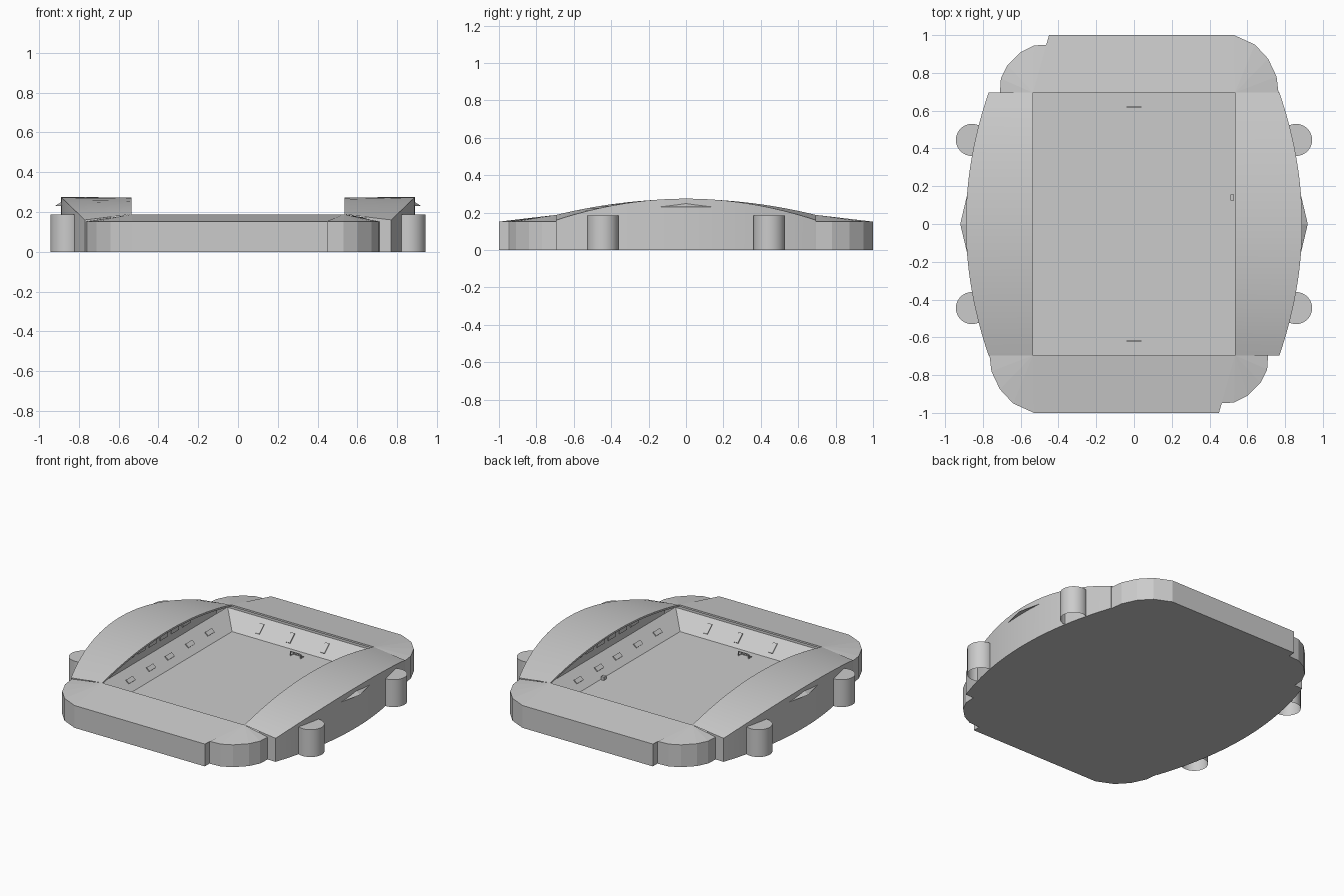
import bpy, bmesh, math
from mathutils import Matrix, Vector

if "Cube" in bpy.data.objects:
    bpy.data.objects.remove(bpy.data.objects["Cube"])

grey = bpy.data.materials.new("plain_grey")
grey.use_nodes = True
grey.diffuse_color = (0.6, 0.6, 0.6, 1)
grey.node_tree.nodes["Principled BSDF"].inputs["Base Color"].default_value = (0.6, 0.6, 0.6, 1)

IN_X, IN_Y, OUT_Y = 0.535, 0.695, 1.0   # opening half sizes and overall half length
RIDGE, EAVE = 0.188, 0.152              # inner and outer height of the end roofs
RAKE_W, RAKE_H = 0.11, 0.1              # width and height of the seating slope
HALF_TURN = Matrix.Rotation(math.pi, 4, 'Z')


def finish(bm, name, up=True, smooth=False, turn=False):
    """Make the mesh face consistently outward and link it as one object."""
    bmesh.ops.remove_doubles(bm, verts=bm.verts, dist=0.0001)
    bmesh.ops.recalc_face_normals(bm, faces=bm.faces)
    if up is not None:
        if (sum(f.normal.z * f.calc_area() for f in bm.faces) > 0) != up:
            bmesh.ops.reverse_faces(bm, faces=bm.faces)
    if turn:
        bmesh.ops.transform(bm, matrix=HALF_TURN, verts=bm.verts)
    me = bpy.data.meshes.new(name)
    bm.to_mesh(me)
    bm.free()
    me.materials.append(grey)
    ob = bpy.data.objects.new(name, me)
    bpy.context.collection.objects.link(ob)
    if smooth:
        bpy.ops.object.select_all(action='DESELECT')
        ob.select_set(True)
        bpy.context.view_layer.objects.active = ob
        bpy.ops.object.shade_smooth_by_angle(angle=math.radians(25))
    return ob


def face(bm, pts):
    return bm.faces.new([bm.verts.new(p) for p in pts])


def strip(bm, rows):
    """Skin neighbouring point rows with quads."""
    for a, b in zip(rows, rows[1:]):
        for i in range(len(a) - 1):
            face(bm, (a[i], a[i + 1], b[i + 1], b[i]))


def box(bm, centre, size, tilt=None):
    mat = Matrix.Translation(centre) @ (tilt or Matrix()) @ Matrix.Diagonal((*size, 1))
    bmesh.ops.create_cube(bm, size=1, matrix=mat)


# Heights and plan of the bulging side stands
def bulge(y):
    return 1 - (y / IN_Y) ** 2


def inner_z(y):
    return RIDGE + 0.085 * bulge(y)


def outer_x(y):
    return 0.77 + 0.12 * bulge(y)


def outer_z(y):
    return 0.16 + 0.115 * bulge(y)


def roof_z(x, y):
    t = (x - IN_X) / (outer_x(y) - IN_X)
    return inner_z(y) * (1 - t) + outer_z(y) * t


STEPS = [IN_Y * (i / 12 - 1) for i in range(25)]

# Plan of the front stand, with a step beside the rounded right corner
END = [(-0.765, -IN_Y), (-0.755, -0.78), (-0.71, -0.875), (-0.64, -0.95), (-0.53, -OUT_Y),
       (0.45, -OUT_Y), (0.45, -0.95), (0.53, -0.945), (0.6, -0.91), (0.67, -0.84),
       (0.705, -0.77), (0.71, -IN_Y)]


def side_stand(name, turn):
    bm = bmesh.new()
    strip(bm, [[(IN_X, y, inner_z(y) - 0.012) for y in STEPS],
               [(IN_X, y, inner_z(y)) for y in STEPS],
               [(outer_x(y), y, outer_z(y)) for y in STEPS],
               [(outer_x(y), y, 0) for y in STEPS]])
    for y in (-IN_Y, IN_Y):
        x = IN_X + RAKE_W
        face(bm, ((x, y, 0), (x, y, roof_z(x, y)), (outer_x(y), y, outer_z(y)), (outer_x(y), y, 0)))
    finish(bm, name, smooth=True, turn=turn)


def end_stand(name, turn):
    bm = bmesh.new()
    left, right = (-IN_X, -IN_Y, RIDGE), (IN_X, -IN_Y, RIDGE)
    for i, (a, b) in enumerate(zip(END, END[1:])):
        at, bt = (*a, EAVE), (*b, EAVE)
        face(bm, ((*a, 0), (*b, 0), bt, at))
        if i < 4:
            face(bm, (at, bt, left))
        elif i == 4:
            face(bm, (at, bt, right, left))
        else:
            face(bm, (at, bt, right))
    # fascia under the inner edge
    face(bm, (left, right, (IN_X, -IN_Y, RIDGE - 0.012), (-IN_X, -IN_Y, RIDGE - 0.012)))
    finish(bm, name, turn=turn)


def side_canopy(name, turn):
    bm = bmesh.new()
    a, b = (0.875, -0.19, 0.23), (0.875, 0.19, 0.23)
    tip, top = (0.92, 0, 0.23), (0.888, 0, 0.25)
    for pts in ((a, tip, top), (tip, b, top), (a, b, tip), (a, top, b)):
        face(bm, pts)
    finish(bm, name, up=None, turn=turn)


def stair_tower(name, x, y):
    bm = bmesh.new()
    bmesh.ops.create_cone(bm, cap_ends=True, segments=32, radius1=0.085, radius2=0.085,
                          depth=0.186, matrix=Matrix.Translation((x, y, 0.093)))
    bm.normal_update()
    # the tower is open underneath
    bmesh.ops.delete(bm, geom=[f for f in bm.faces if f.normal.z < -0.9], context='FACES_ONLY')
    finish(bm, name, smooth=True)


for turn, side, end in ((False, "left", "front"), (True, "right", "back")):
    side_stand(side + "_stand", turn)
    end_stand(end + "_stand", turn)
    side_canopy(side + "_canopy", turn)
    for y, row in ((-0.445, "front"), (0.445, "back")):
        stair_tower(f"{row}_{side}_tower", -0.858 if turn else 0.858, y)

# Ground slab under the whole building
bm = bmesh.new()
half = [Vector((x, y, 0)) for x, y in END] + [Vector((outer_x(y), y, 0)) for y in STEPS]
face(bm, half + [HALF_TURN @ p for p in half])
finish(bm, "base_plate", up=False)

# Playing field
bm = bmesh.new()
px, py = IN_X, IN_Y + 0.005
face(bm, ((-px, -py, 0.004), (px, -py, 0.004), (px, py, 0.004), (-px, py, 0.004)))
finish(bm, "field")

# Seating slopes running up below the roofs, with mitred corners
bm = bmesh.new()
corners = [(-1, -1), (1, -1), (1, 1), (-1, 1), (-1, -1)]
strip(bm, [[(sx * px, sy * py, 0.004) for sx, sy in corners],
           [(sx * (px + RAKE_W), sy * (py + RAKE_W), RAKE_H) for sx, sy in corners]])
finish(bm, "seating")

# Walls behind the seats, reaching the roofs
for s, side in ((1, "left"), (-1, "right")):
    bm = bmesh.new()
    x = IN_X + RAKE_W
    strip(bm, [[(s * x, y, RAKE_H) for y in STEPS],
               [(s * x, y, roof_z(x, y) - 0.002) for y in STEPS]])
    for i in range(-3, 4):
        box(bm, (s * (x - 0.003), i * 0.12, 0.17), (0.006, 0.08, 0.04))
    finish(bm, side + "_back_wall", up=None)
    bm = bmesh.new()
    y = IN_Y + RAKE_W
    face(bm, [(sx * x, s * y, z) for sx, z in ((-1, RAKE_H), (1, RAKE_H), (1, 0.16), (-1, 0.16))])
    finish(bm, ("back" if s > 0 else "front") + "_back_wall", up=None)

# Entrance hatches lying on the seating slopes
bm = bmesh.new()
slope = math.atan2(RAKE_H, RAKE_W)
mid = RAKE_W * 0.45
for s in (1, -1):
    for y in (-0.53, -0.32, -0.1, 0.1, 0.32, 0.53):
        box(bm, (s * (px + mid), y, RAKE_H * 0.45 + 0.006), (0.03, 0.07, 0.008),
            Matrix.Rotation(-s * slope, 4, 'Y'))
    for x in (-0.36, -0.13, 0.13, 0.36):
        box(bm, (x, s * (py + mid), RAKE_H * 0.45 + 0.006), (0.03, 0.07, 0.008),
            Matrix.Rotation(s * slope, 4, 'X'))
finish(bm, "entrance_hatches", up=None)

# Goals: two posts, a crossbar and a ground bar
for s, end in ((-1, "front"), (1, "back")):
    bm = bmesh.new()
    for x in (-0.038, 0.038):
        box(bm, (x, s * 0.62, 0.018), (0.005, 0.005, 0.03))
        box(bm, (x, s * 0.635, 0.006), (0.005, 0.03, 0.005))
    box(bm, (0, s * 0.62, 0.032), (0.08, 0.005, 0.005))
    box(bm, (0, s * 0.648, 0.006), (0.08, 0.005, 0.005))
    finish(bm, end + "_goal", up=None)

# Dugout at the foot of one side
bm = bmesh.new()
box(bm, (0.52, 0.14, 0.015), (0.02, 0.03, 0.024))
finish(bm, "dugout", up=None)
